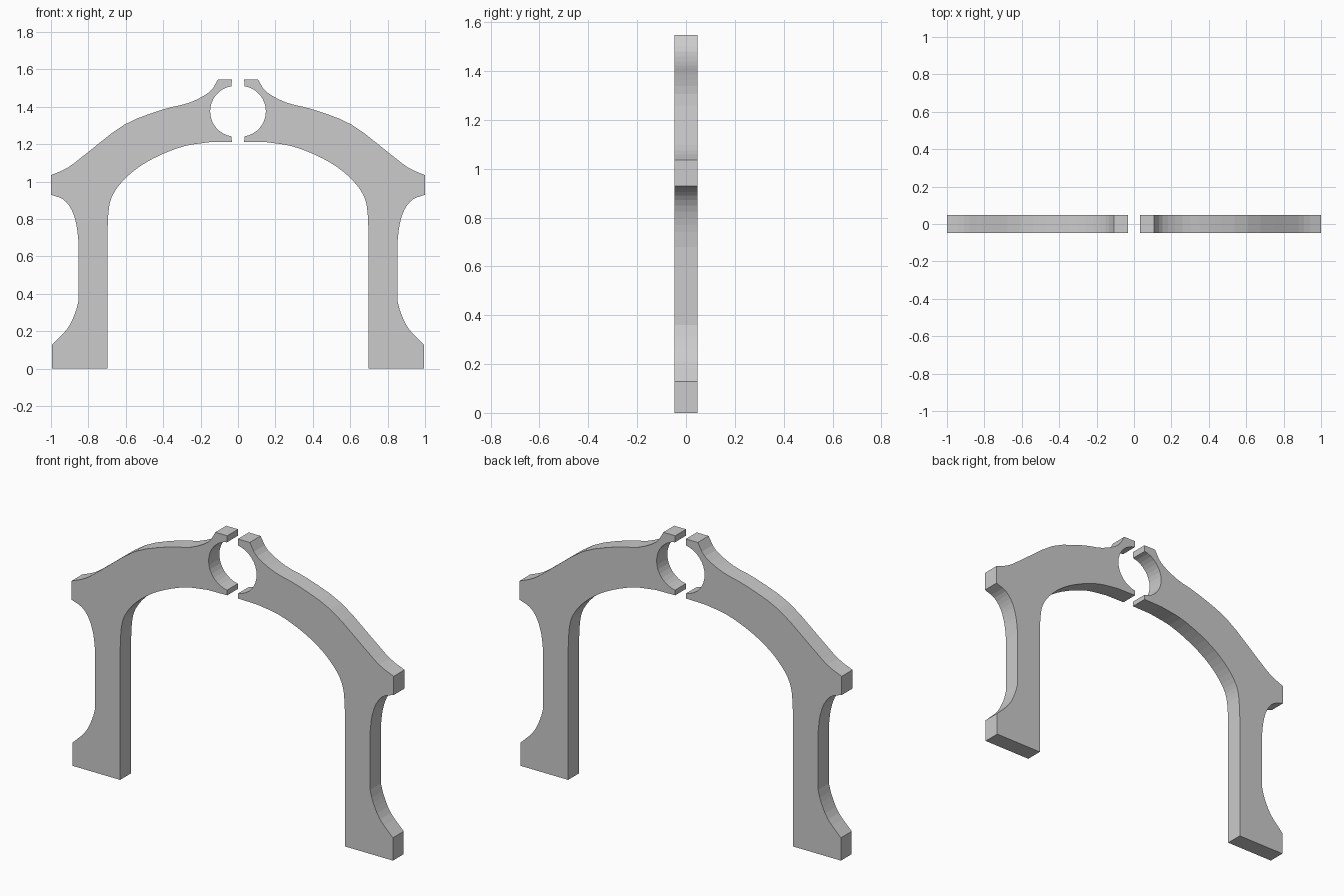
import bpy
import bmesh
from math import cos, sin, radians
from mathutils import Vector

HALF_DEPTH = 0.048

default_cube = bpy.data.objects.get("Cube")
if default_cube:
    bpy.data.objects.remove(default_cube, do_unlink=True)

stone = bpy.data.materials.new("plain_grey")
stone.use_nodes = True
grey = (0.6, 0.6, 0.6, 1)
stone.diffuse_color = grey
stone.node_tree.nodes["Principled BSDF"].inputs["Base Color"].default_value = grey


def smooth_path(points, steps=3):
    """Round a run of points with a Catmull-Rom curve."""
    pts = [Vector(p) for p in points]
    padded = [2 * pts[0] - pts[1]] + pts + [2 * pts[-1] - pts[-2]]
    path = []
    for a, b, c, d in zip(padded, padded[1:], padded[2:], padded[3:]):
        for i in range(steps):
            t = i / steps
            path.append(b + 0.5 * t * ((c - a) + t * (2 * a - 5 * b + 4 * c - d
                        + t * (3 * b - a - 3 * c + d))))
    return path + [pts[-1]]


def arc(centre, radius, start, end, steps):
    """Points along a circular arc, angles in degrees."""
    angles = [radians(start + (end - start) * i / steps) for i in range(steps + 1)]
    return [Vector((centre[0] + radius * cos(a), centre[1] + radius * sin(a)))
            for a in angles]


def arch_outline():
    # Top edge, from the crown out to the shoulder
    crown = [Vector((0.033, 1.547))]
    top = smooth_path([(0.107, 1.547), (0.152, 1.48), (0.26, 1.422), (0.404, 1.385),
                       (0.607, 1.305), (0.805, 1.155), (0.91, 1.075), (1, 1.035)])
    # Hollow under the shoulder, then the flare of the foot
    shoulder = smooth_path([(1, 0.93), (0.935, 0.905), (0.89, 0.85),
                            (0.864, 0.77), (0.853, 0.68)])
    flare = smooth_path([(0.853, 0.36), (0.872, 0.294), (0.915, 0.21), (0.995, 0.128)])
    foot = [Vector((0.995, 0)), Vector((0.698, 0))]
    # Inner edge, up the leg and over the opening
    inner = smooth_path([(0.698, 0.73), (0.69, 0.86), (0.666, 0.936), (0.61, 1.01),
                         (0.527, 1.08), (0.42, 1.14), (0.286, 1.19), (0.152, 1.211)])
    sill = [Vector((0.033, 1.213))]
    # Round socket at the crown
    socket = arc((0.013, 1.376), 0.136, -81, 81, 16)
    return crown + top + shoulder + flare + foot + inner + sill + socket


def build_half(name, side):
    """Extrude the outline into one half of the arch."""
    bm = bmesh.new()
    face = bm.faces.new([bm.verts.new((side * p.x, -HALF_DEPTH, p.y))
                         for p in arch_outline()])
    extruded = bmesh.ops.extrude_face_region(bm, geom=[face])["geom"]
    back = [v for v in extruded if isinstance(v, bmesh.types.BMVert)]
    bmesh.ops.translate(bm, verts=back, vec=(0, 2 * HALF_DEPTH, 0))
    bmesh.ops.recalc_face_normals(bm, faces=bm.faces)
    mesh = bpy.data.meshes.new(name)
    bm.to_mesh(mesh)
    bm.free()
    mesh.materials.append(stone)
    bpy.context.collection.objects.link(bpy.data.objects.new(name, mesh))


build_half("left_arch_half", 1)
build_half("right_arch_half", -1)
